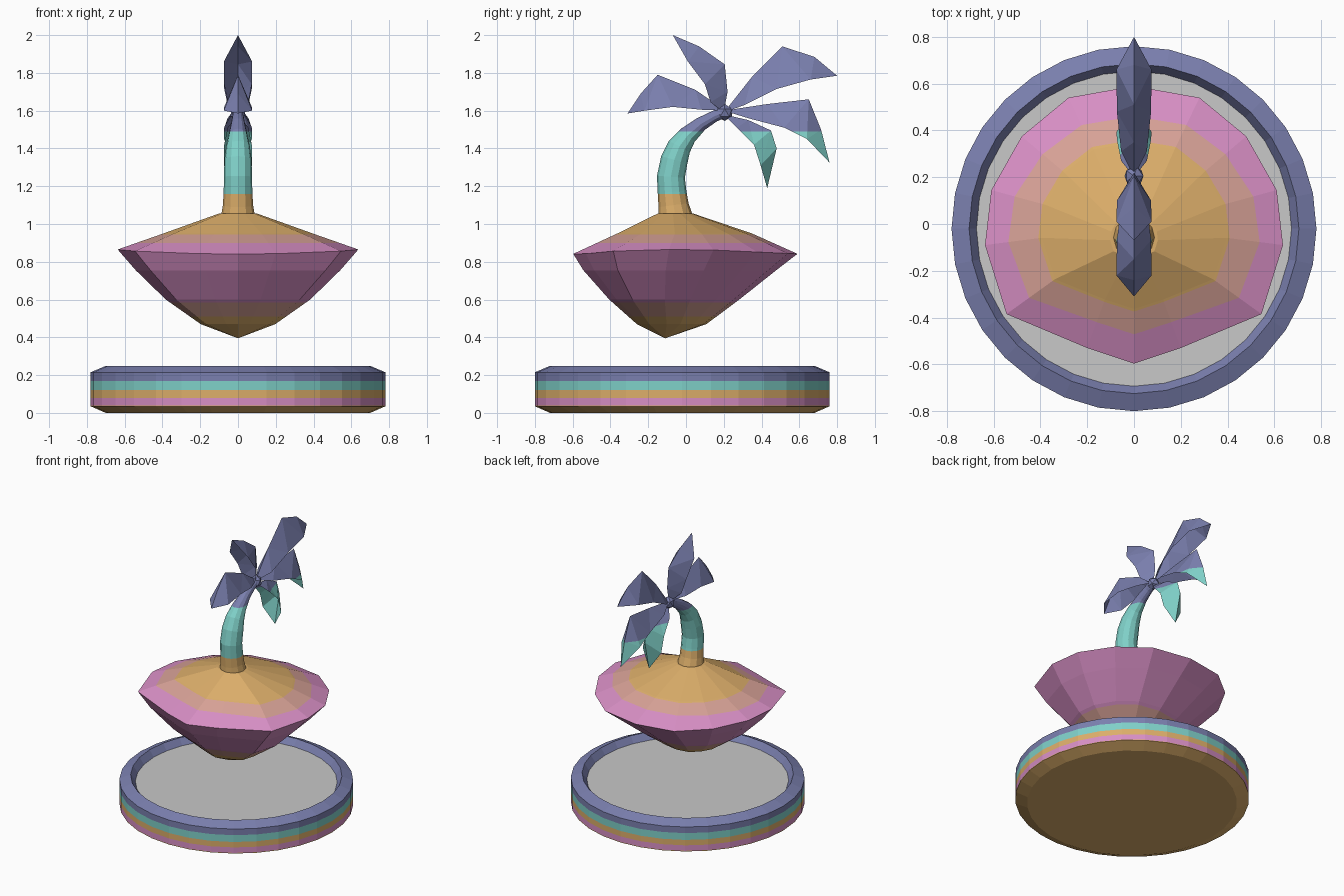
import bpy, bmesh, math
from mathutils import Vector

if "Cube" in bpy.data.objects:
    bpy.data.objects.remove(bpy.data.objects["Cube"])


def material(name, r, g, b):
    m = bpy.data.materials.new(name)
    lin = [((c / 255 + 0.055) / 1.055) ** 2.4 for c in (r, g, b)]
    m.diffuse_color = (*lin, 1)
    m.use_nodes = True
    m.node_tree.nodes["Principled BSDF"].inputs["Base Color"].default_value = m.diffuse_color
    return m


ORANGE = material("sand orange", 220, 174, 106)
PINK = material("pink", 216, 143, 197)
SALMON = material("salmon", 216, 162, 151)
TEAL = material("teal", 127, 208, 200)
BLUE = material("dusk blue", 122, 127, 174)
GREY = material("pale grey", 200, 200, 200)


def finish(name, bm, bands, recalc=True):
    """Cut the mesh at band heights and colour each band.
    bands: first material, then (height, material above it)."""
    mats = [bands[0]] + [b[1] for b in bands[1:]]
    cuts = [b[0] for b in bands[1:]]
    if recalc:
        bmesh.ops.recalc_face_normals(bm, faces=bm.faces)
    for z in cuts:
        bmesh.ops.bisect_plane(bm, geom=bm.verts[:] + bm.edges[:] + bm.faces[:],
                               plane_co=(0, 0, z), plane_no=(0, 0, 1), dist=1e-5)
    for f in bm.faces:
        f.material_index = sum(f.calc_center_median().z > z for z in cuts)
    me = bpy.data.meshes.new(name)
    bm.to_mesh(me)
    bm.free()
    for m in mats:
        me.materials.append(m)
    ob = bpy.data.objects.new(name, me)
    bpy.context.collection.objects.link(ob)
    return ob


def loft(rings, cap_start=True, cap_end=True):
    """Join closed rings of points with quads (a one-point ring is a tip)."""
    bm = bmesh.new()
    vs = [[bm.verts.new(p) for p in r] for r in rings]
    for a, b in zip(vs, vs[1:]):
        n = max(len(a), len(b))
        for i in range(n):
            j = (i + 1) % n
            if len(a) == 1:
                bm.faces.new((a[0], b[j], b[i]))
            elif len(b) == 1:
                bm.faces.new((a[i], a[j], b[0]))
            else:
                bm.faces.new((a[i], a[j], b[j], b[i]))
    if cap_start and len(vs[0]) > 2:
        bm.faces.new(vs[0][::-1])
    if cap_end and len(vs[-1]) > 2:
        bm.faces.new(vs[-1])
    return bm


def circle(r, z, n=32, cy=-0.02):
    return [(r * math.sin(2 * math.pi * i / n), cy + r * math.cos(2 * math.pi * i / n), z)
            for i in range(n)]


# striped round base with a bevelled rim
profile = [(0.70, 0), (0.78, 0.035), (0.78, 0.215), (0.705, 0.247), (0.67, 0.195)]
finish("base_ring", loft([circle(r, z) for r, z in profile], cap_end=False),
       [ORANGE, (0.04, PINK), (0.08, ORANGE), (0.12, TEAL), (0.17, BLUE)])

# grey floor inside the base
finish("base_floor", loft([circle(0.675, 0.19), circle(0.675, 0.2)], cap_start=False), [GREY])

# floating island: rim outline, mirrored, then scaled rings above and below
half = [(0, 0.59), (0.28, 0.54), (0.48, 0.375), (0.61, 0.145),
        (0.637, -0.09), (0.545, -0.385), (0.2, -0.53), (0, -0.597)]
rim = half + [(-x, y) for x, y in half[-2:0:-1]]


def rim_ring(sx, sy, cy, z):
    return [(x * sx, cy + y * sy, z) for x, y in rim]


island = [[(0, -0.11, 0.395)],
          rim_ring(0.31, 0.31, -0.075, 0.47),
          rim_ring(0.60, 0.58, -0.06, 0.60),
          rim_ring(0.85, 0.86, -0.03, 0.755),
          [(x, y, 0.842 + 0.023 * (abs(x) / 0.637) ** 3) for x, y in rim],
          rim_ring(0.62, 0.60, -0.005, 0.95),
          rim_ring(0.16, 0.16, -0.055, 1.055)]
finish("island", loft(island),
       [ORANGE, (0.51, SALMON), (0.585, PINK), (0.90, SALMON), (0.945, ORANGE)])

# curved trunk: (y, z, radius) along the path
path = [(-0.055, 1.03, 0.092), (-0.066, 1.10, 0.08), (-0.074, 1.17, 0.076),
        (-0.08, 1.25, 0.074), (-0.062, 1.34, 0.072), (-0.035, 1.41, 0.063),
        (0.01, 1.47, 0.05), (0.08, 1.53, 0.037), (0.15, 1.57, 0.03), (0.22, 1.60, 0.03)]
trunk = []
for i, (y, z, r) in enumerate(path):
    a, b = path[max(i - 1, 0)], path[min(i + 1, len(path) - 1)]
    t = Vector((0, b[0] - a[0], b[1] - a[1])).normalized()
    side, up = Vector((1, 0, 0)), Vector((0, t.z, -t.y))
    c = Vector((0, y, z))
    trunk.append([c + r * (math.cos(k * math.pi / 6) * side + math.sin(k * math.pi / 6) * up)
                  for k in range(12)])
finish("trunk", loft(trunk), [ORANGE, (1.16, TEAL), (1.49, BLUE)])


# palm fronds: folded leaves, ridge on the centre line, edges out to both sides
def frond(name, base, ridge, edge, tip):
    bm = bmesh.new()
    spine = [bm.verts.new((0, y, z)) for y, z in [base] + ridge + [tip]]
    for s in (1, -1):
        e = [bm.verts.new((s * w, y, z)) for w, (y, z) in zip((0.055, 0.073, 0.075), edge)]
        rows = [spine[0]] + e + [spine[-1]]
        for i in range(4):
            quad = [spine[i], rows[i], rows[i + 1], spine[i + 1]]
            quad = list(dict.fromkeys(quad))
            # split quads so every facet stays flat
            for k in range(1, len(quad) - 1):
                tri = [quad[0], quad[k], quad[k + 1]]
                bm.faces.new(tri if s < 0 else tri[::-1])
    return finish(name, bm, [TEAL, (1.49, BLUE)], recalc=False)


frond("frond_front", (0.21, 1.60), [(0.05, 1.71), (-0.15, 1.79), (-0.24, 1.69)],
      [(0.08, 1.605), (-0.07, 1.62), (-0.22, 1.60)], (-0.31, 1.585))
frond("frond_top", (0.20, 1.59), [(0.22, 1.70), (0.205, 1.845), (0.07, 1.94)],
      [(0.13, 1.645), (0.10, 1.74), (0.01, 1.86)], (-0.07, 2.0))
frond("frond_upper_back", (0.20, 1.59), [(0.35, 1.78), (0.51, 1.94), (0.68, 1.885)],
      [(0.31, 1.63), (0.48, 1.715), (0.66, 1.765)], (0.80, 1.785))
frond("frond_back", (0.20, 1.60), [(0.43, 1.635), (0.65, 1.66), (0.715, 1.50)],
      [(0.33, 1.56), (0.52, 1.51), (0.64, 1.45)], (0.76, 1.325))
frond("frond_lower_back", (0.20, 1.58), [(0.33, 1.55), (0.45, 1.495), (0.48, 1.40)],
      [(0.27, 1.51), (0.36, 1.42), (0.395, 1.31)], (0.43, 1.19))

# small knot where the fronds meet
bm = bmesh.new()
bmesh.ops.create_icosphere(bm, subdivisions=1, radius=0.045)
bmesh.ops.translate(bm, verts=bm.verts, vec=(0, 0.205, 1.59))
finish("crown", bm, [BLUE])
